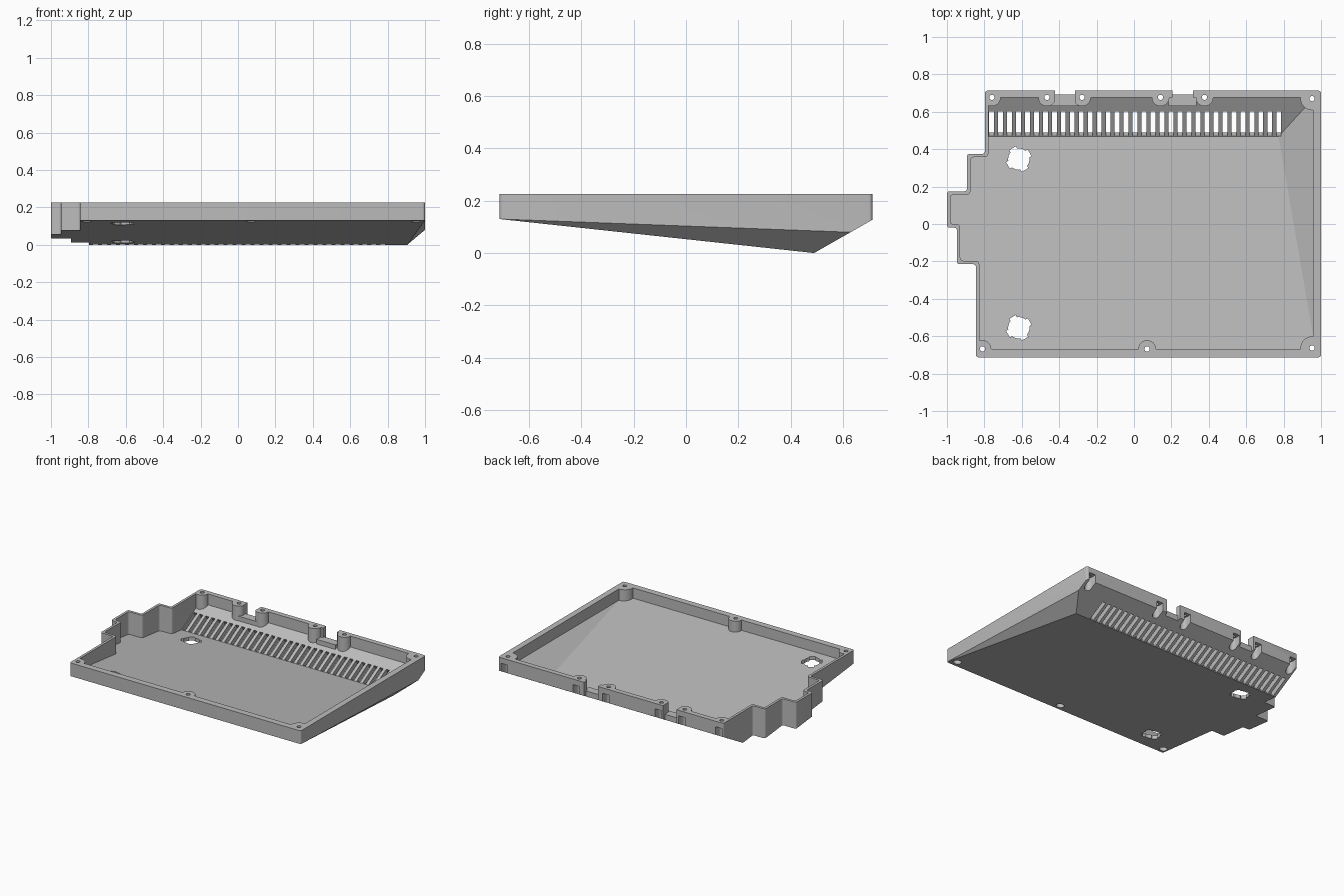
import bpy, bmesh
from math import radians, atan
from mathutils import Matrix, Vector

cube = bpy.data.objects.get("Cube")
if cube:
    bpy.data.objects.remove(cube, do_unlink=True)

TOP = 0.225          # rim height
FLOOR, BACK = -0.108, 0.57   # slopes of the floor and the raised back

grey = bpy.data.materials.new("grey plastic")
grey.use_nodes = True
grey.diffuse_color = (0.5, 0.5, 0.5, 1)
bsdf = next(n for n in grey.node_tree.nodes if n.type == 'BSDF_PRINCIPLED')
bsdf.inputs["Base Color"].default_value = (0.5, 0.5, 0.5, 1)
bsdf.inputs["Roughness"].default_value = 0.6


def make(name, bm):
    bmesh.ops.recalc_face_normals(bm, faces=bm.faces)
    mesh = bpy.data.meshes.new(name)
    bm.to_mesh(mesh)
    bm.free()
    mesh.materials.append(grey)
    ob = bpy.data.objects.new(name, mesh)
    bpy.context.collection.objects.link(ob)
    return ob


def cut(target, cutter):
    """Subtract a cutter from the target, then discard the cutter."""
    cutter.hide_render = True
    mod = target.modifiers.new("cut", 'BOOLEAN')
    mod.operation, mod.solver = 'DIFFERENCE', 'EXACT'
    mod.use_self = True
    mod.object = cutter
    bpy.context.view_layer.objects.active = target
    bpy.ops.object.modifier_apply(modifier=mod.name)
    bpy.data.objects.remove(cutter, do_unlink=True)


def box(bm, lo, hi):
    lo, hi = Vector(lo), Vector(hi)
    m = Matrix.Translation((lo + hi) / 2) @ Matrix.Diagonal((*(hi - lo), 1))
    bmesh.ops.create_cube(bm, size=1, matrix=m)


def cyl(bm, x, y, r, z0, z1, sides=32):
    bmesh.ops.create_cone(bm, cap_ends=True, segments=sides, radius1=r, radius2=r,
                          depth=z1 - z0, matrix=Matrix.Translation((x, y, (z0 + z1) / 2)))


def tray_solid(name, outline, top, radius, planes):
    """Extruded outline with rounded corners, trimmed below by sloping planes."""
    bm = bmesh.new()
    face = bm.faces.new([bm.verts.new((x, y, -0.3)) for x, y in outline])
    ext = bmesh.ops.extrude_face_region(bm, geom=[face])
    bmesh.ops.translate(bm, vec=(0, 0, top + 0.3),
                        verts=[v for v in ext["geom"] if isinstance(v, bmesh.types.BMVert)])
    upright = [e for e in bm.edges if abs(e.verts[0].co.z - e.verts[1].co.z) > 0.1]
    bmesh.ops.bevel(bm, geom=upright, offset=radius, segments=5, profile=0.5, affect='EDGES')
    for point, ax, ay in planes:
        res = bmesh.ops.bisect_plane(bm, geom=bm.verts[:] + bm.edges[:] + bm.faces[:],
                                     plane_co=point, plane_no=Vector((ax, ay, -1)).normalized(),
                                     clear_outer=True)
        edges = [g for g in res["geom_cut"] if isinstance(g, bmesh.types.BMEdge)]
        bmesh.ops.contextual_create(bm, geom=edges)
    return make(name, bm)


def outline(left, right, front, back, t):
    """Plan shape with the stepped left-hand side pulled in by t."""
    steps = [(-0.797, 0.375), (-0.893, 0.175), (-1.0, -0.02), (-0.947, -0.215)]
    pts = [(left, front), (right, front), (right, back), (steps[0][0] + t, back)]
    xs = [s[0] for s in steps] + [-0.845]
    for i, (x, y) in enumerate(steps):
        inset = -t if i < 2 else t
        pts += [(x + t, y + inset), (xs[i + 1] + t, y + inset)]
    return pts


# Outer shell and the hollow inside it
shell = tray_solid("tray_shell", outline(-0.845, 1.0, -0.713, 0.713, 0), TOP, 0.014, [
    ((0, 0.49, 0), 0, FLOOR), ((0, 0.49, 0), 0, BACK), ((0.905, 0.49, 0), 0.892, -0.0377)])
hollow = tray_solid("hollow", outline(-0.827, 0.957, -0.667, 0.676, 0.018), TOP + 0.1, 0.018, [
    ((0, 0.468, 0.028), 0, FLOOR), ((0, 0.468, 0.028), 0, BACK), ((0.773, 0.468, 0.028), 0.625, 0)])

# Screw bosses and cable-notch sills left standing in the hollow
back_screws = [(x, 0.677) for x in (-0.76, -0.465, -0.278, 0.142, 0.377)] + [(0.952, 0.67)]
front_screws = [(-0.81, -0.668), (0.07, -0.668), (0.952, -0.663)]
notches = [(-0.423, -0.315), (0.205, 0.315)]
bm = bmesh.new()
for x, y in back_screws + front_screws:
    cyl(bm, x, y, 0.062 if x > 0.9 else 0.047, -0.4, 0.5)
for x0, x1 in notches:
    box(bm, (x0 - 0.02, 0.632, -0.4), (x1 + 0.02, 0.8, 0.155))
cut(hollow, make("bosses", bm))
cut(shell, hollow)

# Cable notches in the back wall
bm = bmesh.new()
for x0, x1 in notches:
    box(bm, (x0, 0.55, 0.155), (x1, 0.8, 0.4))
    box(bm, (x0, 0.692, -0.1), (x1, 0.8, 0.3))
cut(shell, make("notch_cutter", bm))

# Screw holes with head pockets; the back pockets open through the wall
bm = bmesh.new()
for x, y in back_screws + front_screws:
    cyl(bm, x, y, 0.014, -0.2, 0.4, 16)
for x, y in front_screws:
    cyl(bm, x, y, 0.027, -0.2, 0.155, 24)
for x, y in back_screws:
    cyl(bm, x, y, 0.026, -0.2, 0.185, 24)
    box(bm, (x - 0.026, y, -0.21), (x + 0.026, 0.8, 0.185))
cut(shell, make("screw_cutter", bm))

# Row of ventilation slots square to the raised back
bm = bmesh.new()
for i in range(33):
    m = (Matrix.Translation((-0.762 + i * 0.048, 0.537, 0.067)) @ Matrix.Rotation(atan(BACK), 4, 'X')
         @ Matrix.Diagonal((0.026, 0.15, 0.2, 1)))
    bmesh.ops.create_cube(bm, size=1, matrix=m)
cut(shell, make("slot_cutter", bm))

# Round foot sockets with keyed edges
bm = bmesh.new()
for y in (0.347, -0.555):
    cyl(bm, -0.616, y, 0.057, -0.2, 0.2)
    for angle in (30, 120):
        m = (Matrix.Translation((-0.616, y, 0)) @ Matrix.Rotation(radians(angle), 4, 'Z')
             @ Matrix.Diagonal((0.134, 0.04, 0.42, 1)))
        bmesh.ops.create_cube(bm, size=1, matrix=m)
cut(shell, make("socket_cutter", bm))

bpy.ops.object.select_all(action='DESELECT')
shell.select_set(True)
bpy.context.view_layer.objects.active = shell
bpy.ops.object.shade_smooth_by_angle(angle=radians(25))
